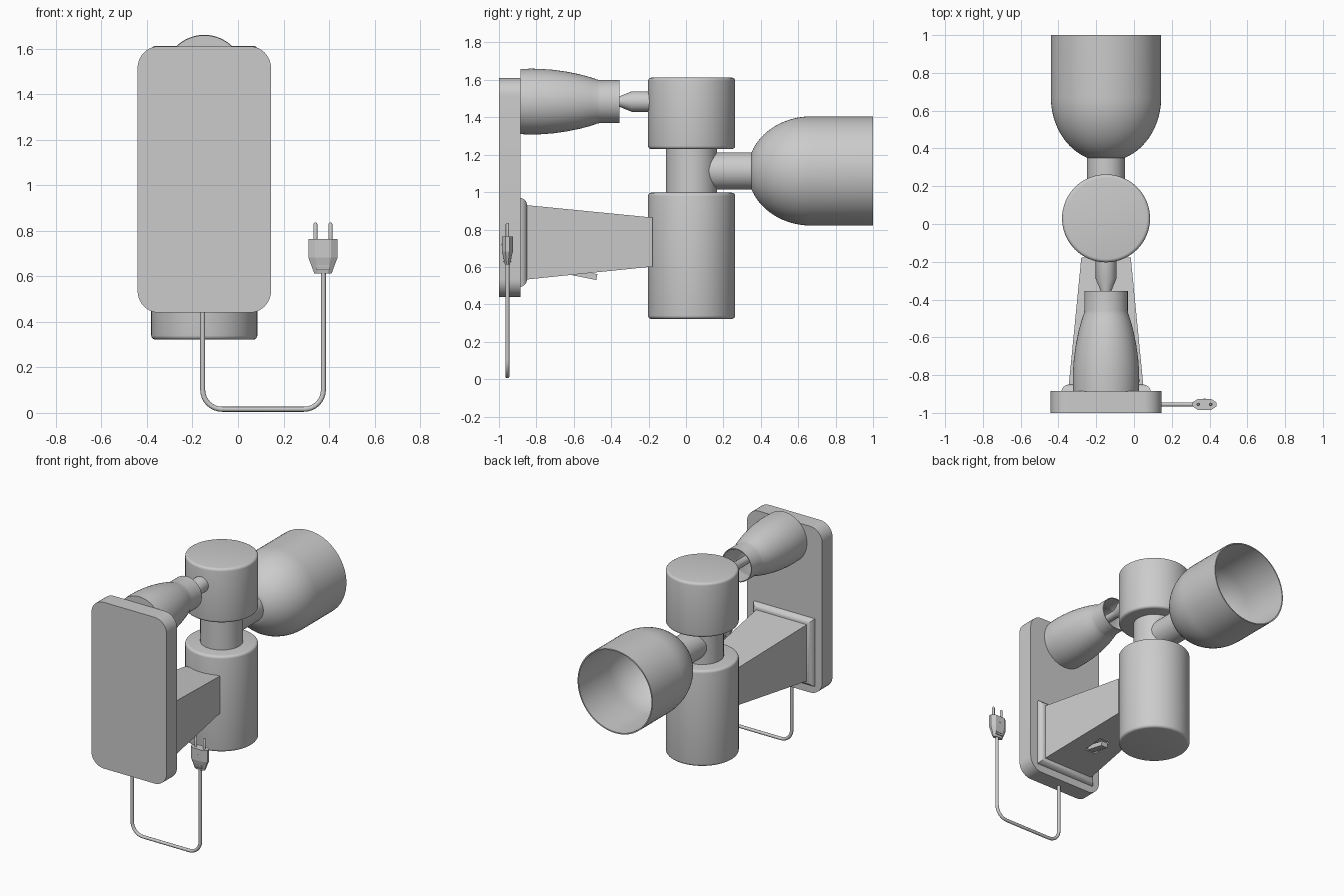
import bpy, bmesh, math
from mathutils import Vector, Matrix

cube = bpy.data.objects.get("Cube")
if cube:
    bpy.data.objects.remove(cube, do_unlink=True)

GREY = (0.6, 0.6, 0.6, 1)
grey = bpy.data.materials.new("plain_grey")
grey.use_nodes = True
grey.diffuse_color = GREY
grey.node_tree.nodes["Principled BSDF"].inputs["Base Color"].default_value = GREY

CX = -0.148          # centre line of the lamp
CORD_Y = -0.955      # plane of cord and plug
PLUG_X = 0.373


def finish(bm, name, smooth=True):
    bmesh.ops.recalc_face_normals(bm, faces=bm.faces[:])
    mesh = bpy.data.meshes.new(name)
    bm.to_mesh(mesh)
    bm.free()
    mesh.materials.append(grey)
    ob = bpy.data.objects.new(name, mesh)
    bpy.context.collection.objects.link(ob)
    if smooth:
        bpy.ops.object.select_all(action='DESELECT')
        ob.select_set(True)
        bpy.context.view_layer.objects.active = ob
        bpy.ops.object.shade_smooth_by_angle(angle=math.radians(32))
    return ob


def loft(name, rings, smooth=True):
    """Skin equal-sized rings of points and cap both ends."""
    bm = bmesh.new()
    loops = [[bm.verts.new(p) for p in ring] for ring in rings]
    n = len(loops[0])
    for a, b in zip(loops, loops[1:]):
        for i in range(n):
            j = (i + 1) % n
            bm.faces.new((a[i], a[j], b[j], b[i]))
    bm.faces.new(loops[0])
    bm.faces.new(loops[-1])
    return finish(bm, name, smooth)


def lathe(name, profile, centre, axis='Z', sides=64):
    """Turn (radius, distance) points about an axis through centre."""
    rings = []
    for r, t in profile:
        ring = []
        for i in range(sides):
            a = 2 * math.pi * i / sides
            c, s = r * math.cos(a), r * math.sin(a)
            p = Vector((c, s, t)) if axis == 'Z' else Vector((c, t, s))
            ring.append(p + Vector(centre))
        rings.append(ring)
    return loft(name, rings)


def box(name, centre, size, bevel=0.0, turn=0.0):
    bm = bmesh.new()
    bmesh.ops.create_cube(bm, size=1)
    bmesh.ops.scale(bm, vec=size, verts=bm.verts)
    if bevel:
        # round the edges that run front to back
        edges = [e for e in bm.edges
                 if abs(e.verts[0].co.y - e.verts[1].co.y) > size[1] / 2]
        bmesh.ops.bevel(bm, geom=edges, offset=bevel, segments=10,
                        profile=0.5, affect='EDGES')
    bmesh.ops.transform(bm, verts=bm.verts, matrix=Matrix.Translation(centre)
                        @ Matrix.Rotation(turn, 4, 'X'))
    return finish(bm, name, bevel > 0)


def drum(name, radius, z0, z1, b=0.018):
    """Upright cylinder with rounded rims."""
    arc = [(radius - b + b * math.sin(k * math.pi / 8),
            b - b * math.cos(k * math.pi / 8)) for k in range(5)]
    profile = [(r, z0 + t) for r, t in arc] + [(r, z1 - t) for r, t in reversed(arc)]
    return lathe(name, profile, (CX, 0.03, 0))


def cup(name, outer, wall, z):
    """Hollow shade along y; the open rim is the last outer point."""
    inner = [(r - wall, t) for r, t in reversed(outer[1:])]
    inner.append((outer[0][0] - wall, outer[0][1] + wall))
    return lathe(name, outer + inner, (CX, 0, z), 'Y')


# Wall plate
box("wall_plate", (CX, -0.9425, 1.025), (0.586, 0.115, 1.17), bevel=0.095)

# Central column
drum("lower_body", 0.233, 0.322, 0.997)
drum("upper_body", 0.233, 1.23, 1.612)
lathe("body_neck", [(0.137, 0.98), (0.137, 1.25)], (CX, 0.03, 0))

# Main lamp: stem and large open shade
lathe("main_stem", [(0.1, 0.05), (0.1, 0.36)], (CX, 0, 1.113), 'Y')
dome = []
for k in range(17):
    a = math.radians(20 + 70 * k / 16)
    dome.append((0.292 * math.sin(a), 0.67 - 0.34 * math.cos(a)))
cup("main_shade", dome + [(0.292, 1.0)], 0.008, 1.113)

# Small spot: tapered shade with its mouth toward the column, and pivot
taper = [(0.174, -0.886), (0.176, -0.83), (0.175, -0.78), (0.170, -0.71),
         (0.160, -0.64), (0.146, -0.57), (0.130, -0.51), (0.117, -0.473),
         (0.115, -0.46), (0.115, -0.355)]
cup("spot_shade", taper, 0.006, 1.484)
lathe("spot_pivot", [(0.028, -0.5), (0.028, -0.355), (0.055, -0.29), (0.055, -0.15)],
      (CX, 0, 1.484), 'Y', 40)

# Bracket arm with a flared foot at the plate
sections = []
for k in range(6):
    a = k * math.pi / 10
    sections.append((-0.886 + 0.036 * math.sin(a), 0.036 * (1 - math.cos(a))))
rings = []
for y, inset in sections + [(-0.178, 0.036)]:
    f = (y + 0.85) / 0.672
    flare = 0.036 - inset
    w = 0.197 - 0.066 * f + flare
    lo, hi = 0.533 + 0.069 * f - flare, 0.93 - 0.066 * f + flare
    rings.append([(CX - w, y, lo), (CX + w, y, lo), (CX + w, y, hi), (CX - w, y, hi)])
arm = loft("bracket_arm", rings)

# Switch pocket under the arm, and rocker
slope = math.atan2(0.069, 0.672)
cutter = box("switch_pocket_cutter", (CX, -0.55, 0.56), (0.085, 0.15, 0.05), turn=slope)
cutter.hide_render = True
cutter.hide_viewport = True
cut = arm.modifiers.new("switch_pocket", 'BOOLEAN')
cut.operation = 'DIFFERENCE'
cut.solver = 'EXACT'
cut.object = cutter
box("switch_rocker", (CX, -0.548, 0.56), (0.05, 0.145, 0.032), turn=-0.2)

# Power cord: rounded U of round cable
R = 0.085
x0, x1, zb = -0.155, 0.375, 0.016
path = [(x0, 0.46)]
path += [(x0 + R - R * math.cos(k * math.pi / 16), zb + R - R * math.sin(k * math.pi / 16))
         for k in range(9)]
path += [(x1 - R + R * math.sin(k * math.pi / 16), zb + R - R * math.cos(k * math.pi / 16))
         for k in range(9)]
path.append((x1, 0.63))
cord_rings = []
for i, (x, z) in enumerate(path):
    a, b = path[max(i - 1, 0)], path[min(i + 1, len(path) - 1)]
    d = Vector((b[0] - a[0], 0, b[1] - a[1])).normalized()
    if i in (0, 1, len(path) - 2, len(path) - 1):
        d = Vector((0, 0, -1 if i < 2 else 1))
    side = Vector((d.z, 0, -d.x))
    ring = []
    for k in range(12):
        t = 2 * math.pi * k / 12
        off = side * math.cos(t) + Vector((0, 1, 0)) * math.sin(t)
        ring.append(Vector((x, CORD_Y, z)) + off * 0.011)
    cord_rings.append(ring)
loft("power_cord", cord_rings)

# Plug: faceted body, prongs, grip ribs and screw
plug_rings = []
for z, hw, hd in [(0.612, 0.038, 0.013), (0.682, 0.064, 0.029), (0.763, 0.064, 0.029)]:
    cx, e = hw * 0.55, hd * 0.35
    outline = [(hw, -e), (hw, e), (cx, hd), (-cx, hd), (-hw, e), (-hw, -e), (-cx, -hd), (cx, -hd)]
    plug_rings.append([(PLUG_X + x, CORD_Y + y, z) for x, y in outline])
loft("plug_body", plug_rings, smooth=False)
for label, dx in (("right", -0.033), ("left", 0.033)):
    lathe("plug_prong_" + label, [(0.009, 0.75), (0.009, 0.828), (0.005, 0.835)],
          (PLUG_X + dx, CORD_Y, 0), 'Z', 16)
for n, z in enumerate((0.630, 0.645)):
    box("plug_rib_%d" % (n + 1), (PLUG_X, CORD_Y, z), (0.056, 0.046, 0.006))
lathe("plug_screw", [(0.006, -0.031), (0.006, 0.031)], (PLUG_X, CORD_Y, 0.72), 'Y', 16)
